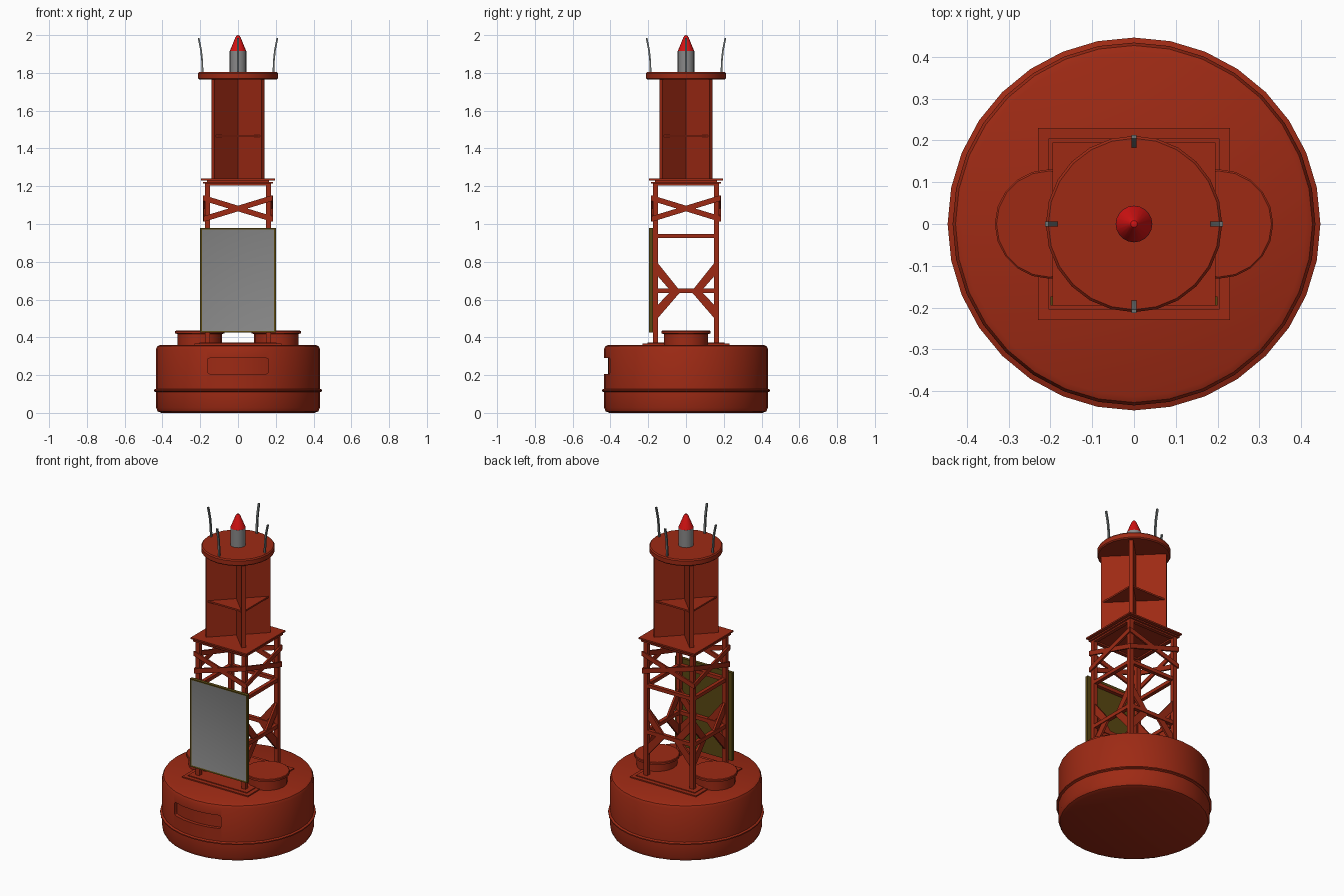
import bpy, bmesh, math
from mathutils import Matrix, Vector

if "Cube" in bpy.data.objects:
    bpy.data.objects.remove(bpy.data.objects["Cube"])


def material(name, rgb):
    m = bpy.data.materials.new(name)
    m.diffuse_color = (*rgb, 1)
    m.use_nodes = True
    m.node_tree.nodes["Principled BSDF"].inputs["Base Color"].default_value = m.diffuse_color
    return m


RED = material("rust_red_paint", (0.34, 0.023, 0.007))
BRIGHT = material("bright_red_lens", (0.66, 0.006, 0.006))
GREY = material("mid_grey", (0.25, 0.25, 0.25))
STEEL = material("antenna_grey", (0.16, 0.18, 0.18))
OLIVE = material("olive_frame", (0.10, 0.065, 0.006))


def finish(name, bm, *mats):
    bmesh.ops.remove_doubles(bm, verts=bm.verts, dist=1e-5)
    bmesh.ops.recalc_face_normals(bm, faces=bm.faces)
    me = bpy.data.meshes.new(name)
    bm.to_mesh(me)
    bm.free()
    for m in mats:
        me.materials.append(m)
    ob = bpy.data.objects.new(name, me)
    bpy.context.collection.objects.link(ob)
    return ob


def lathe(name, profile, sides, mat, x=0, y=0):
    """Closed turned shape from (radius, z) points, starting and ending on the axis."""
    bm = bmesh.new()
    rings = []
    for r, z in profile:
        if r == 0:
            rings.append([bm.verts.new((x, y, z))] * sides)
        else:
            rings.append([bm.verts.new((x + r * math.sin(2 * math.pi * i / sides),
                                        y + r * math.cos(2 * math.pi * i / sides), z))
                          for i in range(sides)])
    for a, b in zip(rings, rings[1:]):
        for i in range(sides):
            j = (i + 1) % sides
            bm.faces.new(list(dict.fromkeys((a[i], a[j], b[j], b[i]))))
    return finish(name, bm, mat)


def add_prism(bm, pts, lo, hi, matrix=Matrix()):
    """Extrude a 2D outline from lo to hi along local z."""
    a = [bm.verts.new(matrix @ Vector((p[0], p[1], lo))) for p in pts]
    b = [bm.verts.new(matrix @ Vector((p[0], p[1], hi))) for p in pts]
    bm.faces.new(a[::-1])
    top = bm.faces.new(b)
    for i in range(len(pts)):
        j = (i + 1) % len(pts)
        bm.faces.new((a[i], a[j], b[j], b[i]))
    return top


def rect(x0, x1, y0, y1):
    return [(x0, y0), (x1, y0), (x1, y1), (x0, y1)]


def prism(name, pts, lo, hi, mat, matrix=Matrix()):
    bm = bmesh.new()
    add_prism(bm, pts, lo, hi, matrix)
    return finish(name, bm, mat)


# local (u, v, w) -> (x, z, -y): draws on the front side
FRONT = Matrix.Rotation(math.pi / 2, 4, 'X')

# Float hull with rubbing rib
hull = lathe("float_hull", [(0, 0), (0.405, 0), (0.425, 0.008), (0.434, 0.028),
                            (0.434, 0.110), (0.446, 0.115), (0.446, 0.122), (0.434, 0.127),
                            (0.434, 0.338), (0.427, 0.353), (0.412, 0.36), (0, 0.36)], 32, RED)

# Rounded recess cut in the hull front
W, R = 0.162, 0.412
arc = [(W * t / 4, -math.sqrt(R * R - (W * t / 4) ** 2)) for t in range(-4, 5)]
bm = bmesh.new()
add_prism(bm, [(-W, -0.5)] + arc + [(W, -0.5)], 0.207, 0.29)
corners = [e for e in bm.edges
           if all(abs(abs(v.co.x) - W) < 1e-5 for v in e.verts)
           and abs(e.verts[0].co.y - e.verts[1].co.y) > 0.02]
bmesh.ops.bevel(bm, geom=corners, offset=0.012, segments=2, profile=0.5, affect='EDGES')
cutter = finish("recess_cutter", bm, RED)
cutter.hide_render = True
mod = hull.modifiers.new("recess", 'BOOLEAN')
mod.operation, mod.solver, mod.object = 'DIFFERENCE', 'EXACT', cutter
bpy.context.view_layer.objects.active = hull
bpy.ops.object.modifier_apply(modifier=mod.name)
bpy.data.objects.remove(cutter)

# Deck plates and the two hatches
prism("deck_plate", rect(-0.23, 0.23, -0.23, 0.23), 0.355, 0.367, RED)
prism("deck_plate_step", rect(-0.205, 0.205, -0.205, 0.205), 0.36, 0.372, RED)
for side, name in ((-1, "left_hatch"), (1, "right_hatch")):
    lathe(name, [(0, 0.355), (0.117, 0.355), (0.117, 0.418), (0.131, 0.420),
                 (0.131, 0.432), (0.127, 0.435), (0, 0.435)], 20, RED, x=side * 0.202)

# Tower legs
L0, L1 = 0.148, 0.175
bm = bmesh.new()
for sx in (-1, 1):
    for sy in (-1, 1):
        c = (L0 + L1) / 2
        h = (L1 - L0) / 2
        add_prism(bm, rect(sx * c - h, sx * c + h, sy * c - h, sy * c + h), 0.36, 1.22)
finish("tower_legs", bm, RED)

# Beams, knee braces and crossed straps on each side of the tower
for k, side in enumerate(("front", "right", "back", "left")):
    m = Matrix.Rotation(k * math.pi / 2, 4, 'Z') @ FRONT
    bm = bmesh.new()
    for z0, z1 in ((0.634, 0.658), (0.926, 0.948), (1.205, 1.222)):
        add_prism(bm, rect(-0.15, 0.15, z0, z1), 0.150, 0.173, m)
    finish(side + "_beams", bm, RED)
    bm = bmesh.new()
    for s in (-1, 1):
        add_prism(bm, [(s * 0.155, 0.73), (s * 0.155, 0.80), (s * 0.035, 0.65), (s * 0.085, 0.65)],
                  0.155, 0.168, m)
        add_prism(bm, [(s * 0.155, 0.565), (s * 0.155, 0.495), (s * 0.03, 0.64), (s * 0.085, 0.64)],
                  0.155, 0.168, m)
    finish(side + "_knee_braces", bm, RED)
    bm = bmesh.new()
    for s in (-1, 1):
        u = s * 0.18
        add_prism(bm, [(-u, 1.012), (u, 1.122), (u, 1.152), (-u, 1.042)],
                  0.172, 0.183 + s * 0.001, m)
    finish(side + "_cross_straps", bm, RED)

# Solar panel: olive frame, grey sunk face
bm = bmesh.new()
face = add_prism(bm, rect(-0.2, 0.2, 0.425, 0.98), 0.174, 0.195, FRONT)
bm.normal_update()
bmesh.ops.inset_individual(bm, faces=[face], thickness=0.012, depth=-0.003)
face.material_index = 1
finish("solar_panel", bm, OLIVE, GREY)

# Platform made of two thin plates
prism("lower_platform", rect(-0.185, 0.185, -0.185, 0.185), 1.214, 1.223, RED)
prism("platform_core", rect(-0.165, 0.165, -0.165, 0.165), 1.22, 1.235, RED)
prism("upper_platform", rect(-0.195, 0.195, -0.195, 0.195), 1.231, 1.240, RED)

# Radar reflector: diagonal cross plates and a middle shelf
for k in (1, -1):
    prism("reflector_plate", rect(-0.188, 0.188, -0.012, 0.012), 1.235, 1.77, RED,
          Matrix.Rotation(k * math.pi / 4, 4, 'Z'))
prism("reflector_shelf", rect(-0.133, 0.133, -0.133, 0.133), 1.460, 1.470, RED)

# Top disc, lamp and lens
lathe("top_disc", [(0, 1.765), (0.205, 1.765), (0.211, 1.771), (0.211, 1.798),
                   (0.205, 1.805), (0, 1.805)], 24, RED)
lathe("lamp_body", [(0, 1.80), (0.044, 1.80), (0.044, 1.915), (0, 1.915)], 20, GREY)
lathe("lamp_lens", [(0, 1.914), (0.044, 1.914), (0.014, 1.988), (0.008, 1.997), (0, 2.0)], 20, BRIGHT)

# Four curved antennas leaning outward
outer = [(0.188, 1.80), (0.190, 1.86), (0.196, 1.92), (0.209, 1.985)]
for k, side in enumerate(("front", "right", "back", "left")):
    pts = [(-r + 0.005, z) for r, z in outer] + [(-r - 0.004, z) for r, z in outer[::-1]]
    prism(side + "_antenna", pts, -0.006, 0.006, STEEL,
          Matrix.Rotation((k + 1) * math.pi / 2, 4, 'Z') @ FRONT)

# Smooth rounded parts, keep edges sharp
bpy.ops.object.select_all(action='SELECT')
bpy.ops.object.shade_smooth_by_angle(angle=math.radians(35))
